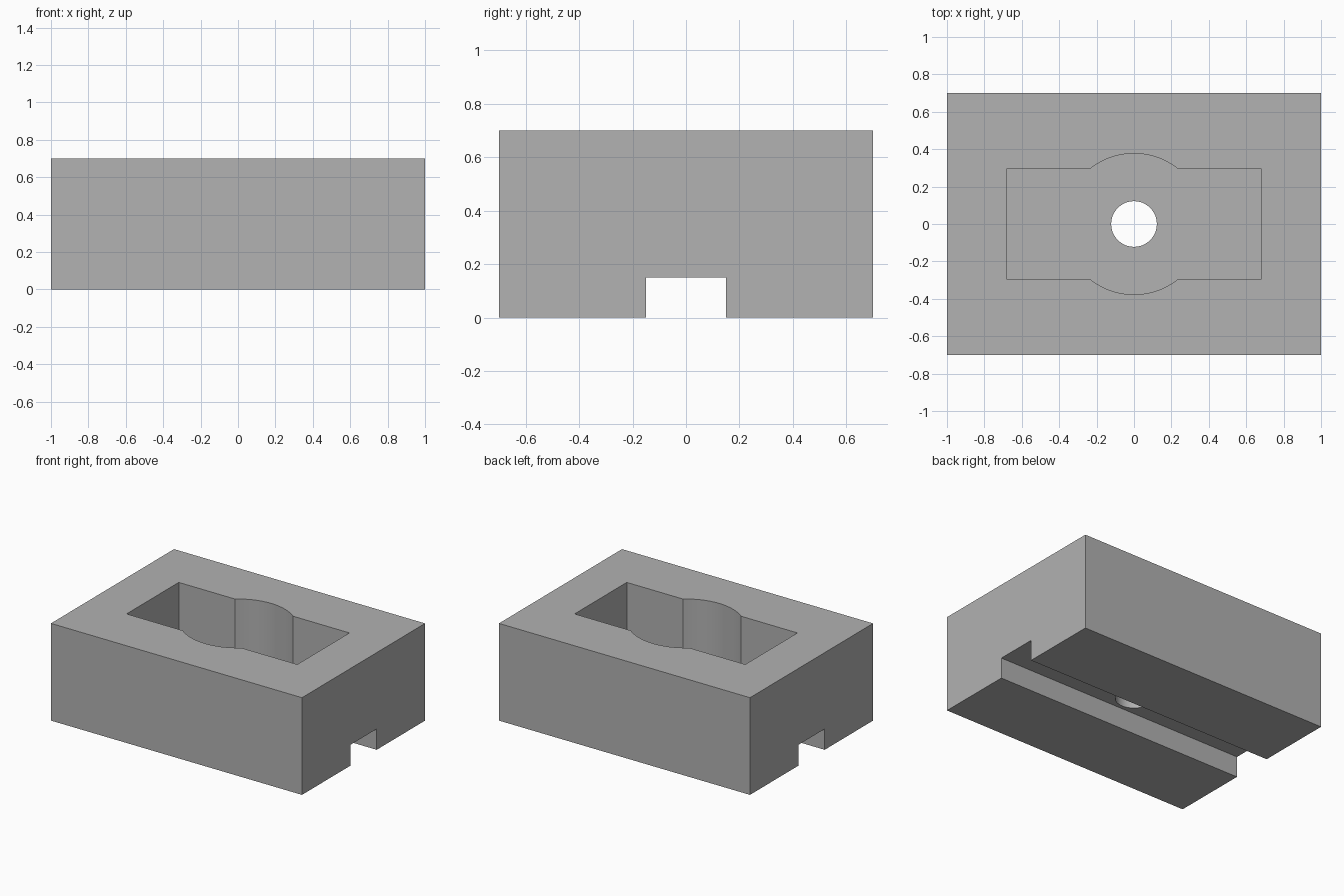
import bpy
import bmesh
import math

cube = bpy.data.objects.get("Cube")
if cube:
    bpy.data.objects.remove(cube, do_unlink=True)

LENGTH, WIDTH, HEIGHT = 2.0, 1.4, 0.7
SLOT_HALF, SLOT_TOP = 0.15, 0.15
POCKET_X, POCKET_Y, POCKET_FLOOR = 0.68, 0.297, 0.3
BULGE_RADIUS, HOLE_RADIUS = 0.377, 0.122

grey = bpy.data.materials.new("plain grey")
grey.use_nodes = True
colour = (0.445, 0.445, 0.445, 1)
grey.diffuse_color = colour
grey.node_tree.nodes["Principled BSDF"].inputs["Base Color"].default_value = colour


def prism(name, outline, offset):
    """Extrude a closed 3D outline along an offset vector."""
    bm = bmesh.new()
    face = bm.faces.new([bm.verts.new(p) for p in outline])
    new = bmesh.ops.extrude_face_region(bm, geom=[face])["geom"]
    moved = [v for v in new if isinstance(v, bmesh.types.BMVert)]
    bmesh.ops.translate(bm, verts=moved, vec=offset)
    bmesh.ops.recalc_face_normals(bm, faces=bm.faces)
    mesh = bpy.data.meshes.new(name)
    bm.to_mesh(mesh)
    bm.free()
    mesh.materials.append(grey)
    obj = bpy.data.objects.new(name, mesh)
    bpy.context.collection.objects.link(obj)
    return obj


def arc(radius, start, end, steps, z):
    angles = [start + (end - start) * i / steps for i in range(steps + 1)]
    return [(radius * math.cos(a), radius * math.sin(a), z) for a in angles]


# Block with the slot running along its underside
x, y = LENGTH / 2, WIDTH / 2
section = [(-y, 0), (-SLOT_HALF, 0), (-SLOT_HALF, SLOT_TOP),
           (SLOT_HALF, SLOT_TOP), (SLOT_HALF, 0), (y, 0),
           (y, HEIGHT), (-y, HEIGHT)]
block = prism("block", [(-x, v, w) for v, w in section], (LENGTH, 0, 0))

# Pocket outline: rectangle with a round bulge on both long sides
a = math.asin(POCKET_Y / BULGE_RADIUS)
half = [(POCKET_X, POCKET_Y, POCKET_FLOOR)]
half += arc(BULGE_RADIUS, a, math.pi - a, 24, POCKET_FLOOR)
half += [(-POCKET_X, POCKET_Y, POCKET_FLOOR)]
outline = half + [(-px, -py, pz) for px, py, pz in half]
pocket = prism("pocket_cutter", outline, (0, 0, HEIGHT))

# Round hole from the pocket floor to the slot
ring = arc(HOLE_RADIUS, 0, 2 * math.pi, 64, 0)[:-1]
hole = prism("hole_cutter", ring, (0, 0, HEIGHT / 2 + 0.1))

# Cut, then remove the cutters
bpy.context.view_layer.objects.active = block
for cutter in (pocket, hole):
    cutter.hide_render = True
    mod = block.modifiers.new(cutter.name, "BOOLEAN")
    mod.operation = "DIFFERENCE"
    mod.solver = "EXACT"
    mod.object = cutter
    bpy.ops.object.modifier_apply(modifier=mod.name)
    bpy.data.objects.remove(cutter, do_unlink=True)

bpy.ops.object.select_all(action="DESELECT")
block.select_set(True)
bpy.ops.object.shade_smooth_by_angle(angle=math.radians(20))
